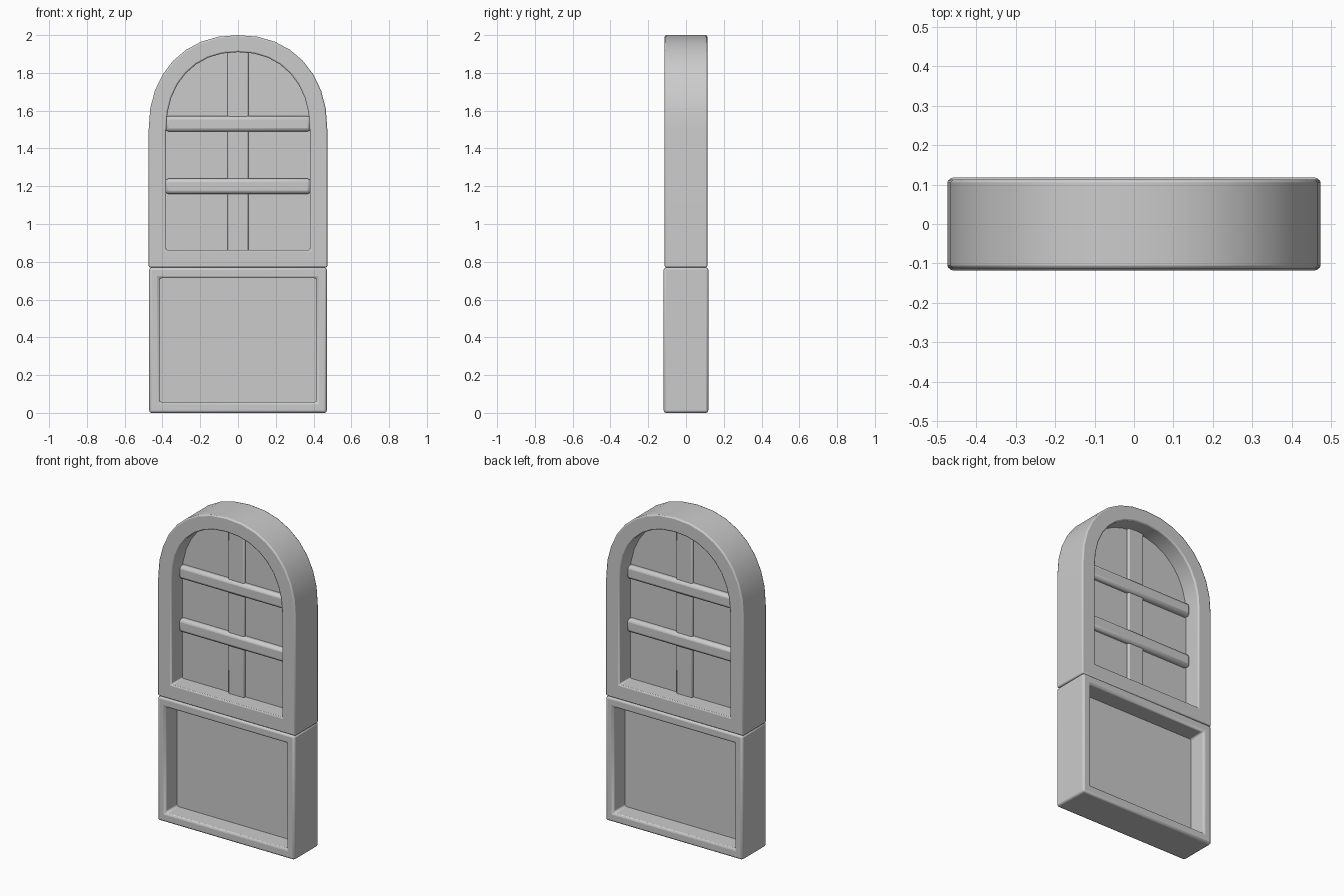
import bpy, bmesh, math

cube = bpy.data.objects.get("Cube")
if cube:
    bpy.data.objects.remove(cube, do_unlink=True)

grey = bpy.data.materials.new("plain grey")
grey.use_nodes = True
colour = (0.6, 0.6, 0.6, 1)
grey.diffuse_color = colour
grey.node_tree.nodes["Principled BSDF"].inputs["Base Color"].default_value = colour


def finish(bm, name, bevel):
    bmesh.ops.recalc_face_normals(bm, faces=bm.faces)
    mesh = bpy.data.meshes.new(name)
    bm.to_mesh(mesh)
    bm.free()
    mesh.materials.append(grey)
    obj = bpy.data.objects.new(name, mesh)
    bpy.context.collection.objects.link(obj)
    if bevel:
        mod = obj.modifiers.new("soft edges", 'BEVEL')
        mod.width, mod.segments = bevel, 2
        mod.limit_method = 'ANGLE'
        mod.angle_limit = math.radians(40)
    bpy.ops.object.select_all(action='DESELECT')
    obj.select_set(True)
    bpy.context.view_layer.objects.active = obj
    bpy.ops.object.shade_smooth_by_angle(angle=math.radians(35))
    return obj


def rectangle(half, low, high):
    return [(-half, low), (half, low), (half, high), (-half, high)]


def arch(half, low, spring, top, steps=16):
    """Outline with straight sides and a slightly full round head."""
    pts = [(-half, low), (half, low)]
    for i in range(steps + 1):
        a = math.pi * i / steps
        c, s = math.cos(a), max(math.sin(a), 0)
        pts.append((math.copysign(half * abs(c) ** 0.92, c),
                    spring + (top - spring) * s ** 0.92))
    return pts


def frame(name, outer, inner, depth, bevel):
    """Ring between two matching outlines, extruded through y."""
    bm = bmesh.new()
    loops = [[bm.verts.new((x, y, z)) for x, z in pts]
             for pts, y in ((outer, -depth), (outer, depth), (inner, depth), (inner, -depth))]
    n = len(outer)
    for k in range(4):
        a, b = loops[k], loops[(k + 1) % 4]
        for i in range(n):
            j = (i + 1) % n
            bm.faces.new((a[i], a[j], b[j], b[i]))
    return finish(bm, name, bevel)


def slab(name, pts, depth, bevel=0):
    """Outline filled and extruded through y."""
    bm = bmesh.new()
    front = [bm.verts.new((x, -depth, z)) for x, z in pts]
    back = [bm.verts.new((x, depth, z)) for x, z in pts]
    bm.faces.new(front)
    bm.faces.new(back[::-1])
    for i in range(len(pts)):
        j = (i + 1) % len(pts)
        bm.faces.new((front[i], front[j], back[j], back[i]))
    return finish(bm, name, bevel)


# Arched window
frame("arched_frame", arch(0.473, 0.77, 1.5, 2.0), arch(0.38, 0.862, 1.5, 1.91), 0.113, 0.008)
slab("window_pane", arch(0.4, 0.84, 1.5, 1.93), 0.004)

# Glazing bars
slab("upright_bar", rectangle(0.055, 0.84, 1.93), 0.02, 0.008)
for name, z in (("lower_crossbar", 1.2), ("upper_crossbar", 1.53)):
    slab(name, rectangle(0.385, z - 0.041, z + 0.041), 0.036, 0.018)

# Lower panel
frame("panel_frame", rectangle(0.47, 0, 0.77), rectangle(0.416, 0.057, 0.713), 0.118, 0.012)
slab("panel_board", rectangle(0.43, 0.04, 0.73), 0.004)
